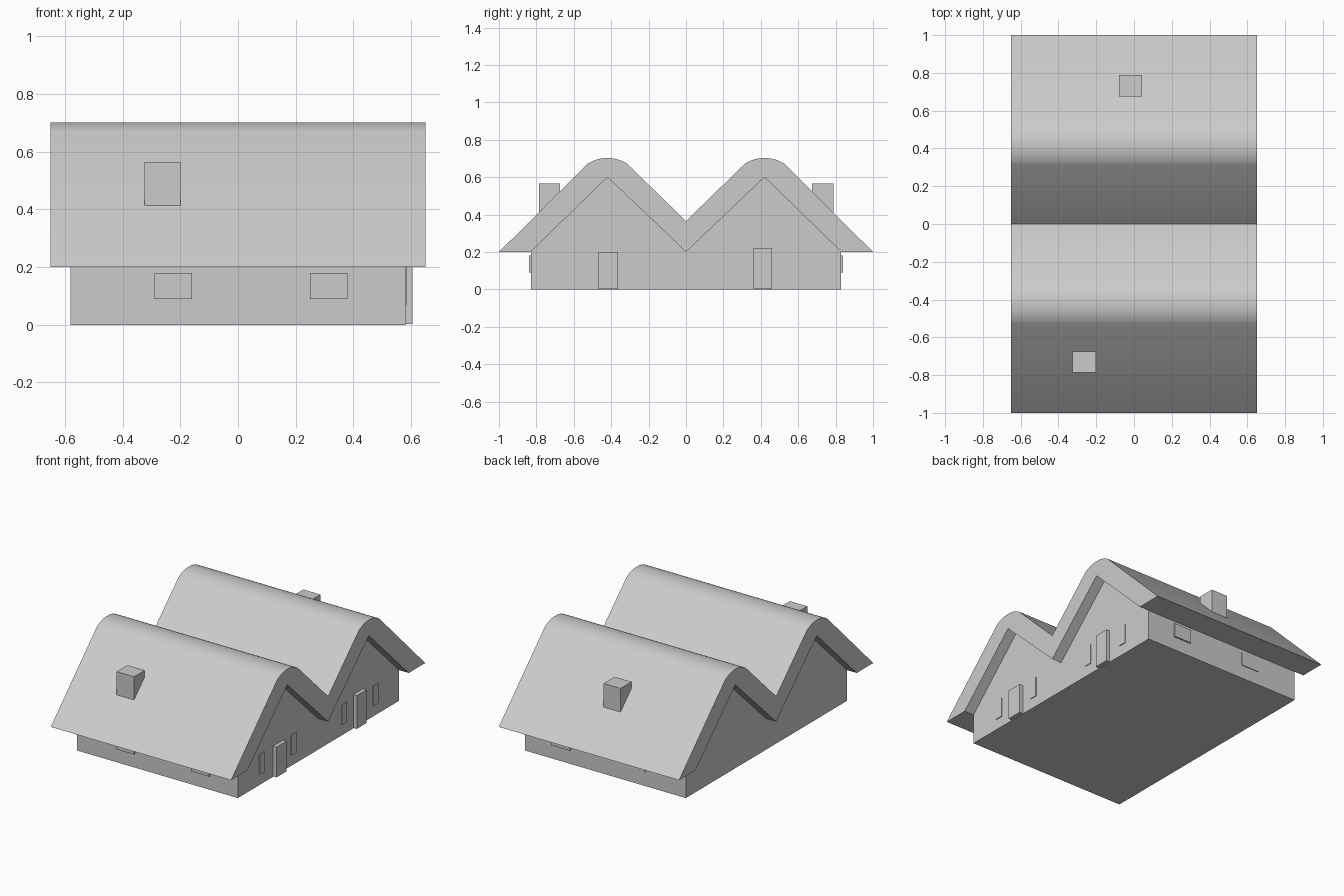
import bpy
import bmesh
from math import radians

if "Cube" in bpy.data.objects:
    bpy.data.objects.remove(bpy.data.objects["Cube"])


def finish(bm, name, smooth=False):
    bmesh.ops.recalc_face_normals(bm, faces=bm.faces)
    mesh = bpy.data.meshes.new(name)
    bm.to_mesh(mesh)
    bm.free()
    ob = bpy.data.objects.new(name, mesh)
    bpy.context.collection.objects.link(ob)
    if smooth:
        bpy.ops.object.select_all(action='DESELECT')
        ob.select_set(True)
        bpy.context.view_layer.objects.active = ob
        bpy.ops.object.shade_smooth_by_angle(angle=radians(30))
    return ob


def extrude_x(name, profile, half, smooth=False):
    """Extrude a (y, z) profile from x = -half to x = half."""
    bm = bmesh.new()
    face = bm.faces.new([bm.verts.new((-half, y, z)) for y, z in profile])
    geom = bmesh.ops.extrude_face_region(bm, geom=[face])["geom"]
    verts = [v for v in geom if isinstance(v, bmesh.types.BMVert)]
    bmesh.ops.translate(bm, vec=(2 * half, 0, 0), verts=verts)
    return finish(bm, name, smooth)


def box(name, x, y, z):
    bm = bmesh.new()
    bmesh.ops.create_cube(bm, size=1)
    for v in bm.verts:
        v.co = [r[0] if c < 0 else r[1] for c, r in zip(v.co, (x, y, z))]
    return finish(bm, name)


WALL_X, WALL_Y, EAVE, RIDGE_Y = 0.58, 0.83, 0.2, 0.42

# Walls with twin gables
gables = [(-WALL_Y, EAVE), (-RIDGE_Y, 0.6), (0, EAVE), (RIDGE_Y, 0.6), (WALL_Y, EAVE)]
extrude_x("walls", [(WALL_Y, 0), (-WALL_Y, 0)] + gables, WALL_X)

# Thick roof with two rounded ridges
STEPS, HALF, RISE = 12, 0.105, 0.03
ridge = []
for i in range(STEPS + 1):
    t = 2 * i / STEPS - 1
    ridge.append((RIDGE_Y + t * HALF, 0.672 + RISE * (1 - abs(t) ** 2.2)))
mirrored = [(-y, z) for y, z in reversed(ridge)]
outer = [(-1, EAVE)] + mirrored + [(0, 0.365)] + ridge + [(1, EAVE)]
extrude_x("roof", outer + gables[::-1], 0.65, smooth=True)

# Chimneys
box("front_chimney", (-0.325, -0.2), (-0.785, -0.675), (0.4, 0.565))
box("back_chimney", (-0.08, 0.042), (0.675, 0.788), (0.4, 0.565))

# Doors on the right gables
box("front_door", (WALL_X - 0.02, 0.605), (-0.467, -0.363), (0.003, 0.2))
box("back_door", (WALL_X - 0.02, 0.605), (0.36, 0.46), (0.003, 0.22))

# Narrow windows flanking the doors
for y in (-0.585, -0.26, 0.26, 0.585):
    box("side_window", (WALL_X - 0.02, 0.585), (y - 0.025, y + 0.025), (0.07, 0.2))

# Windows under the eaves
for x in (-0.29, 0.25):
    box("front_window", (x, x + 0.13), (-0.84, -0.81), (0.09, 0.18))
for x, depth in ((-0.29, 0.835), (0.25, 0.84)):
    box("back_window", (x, x + 0.13), (0.81, depth), (0.09, 0.18))
